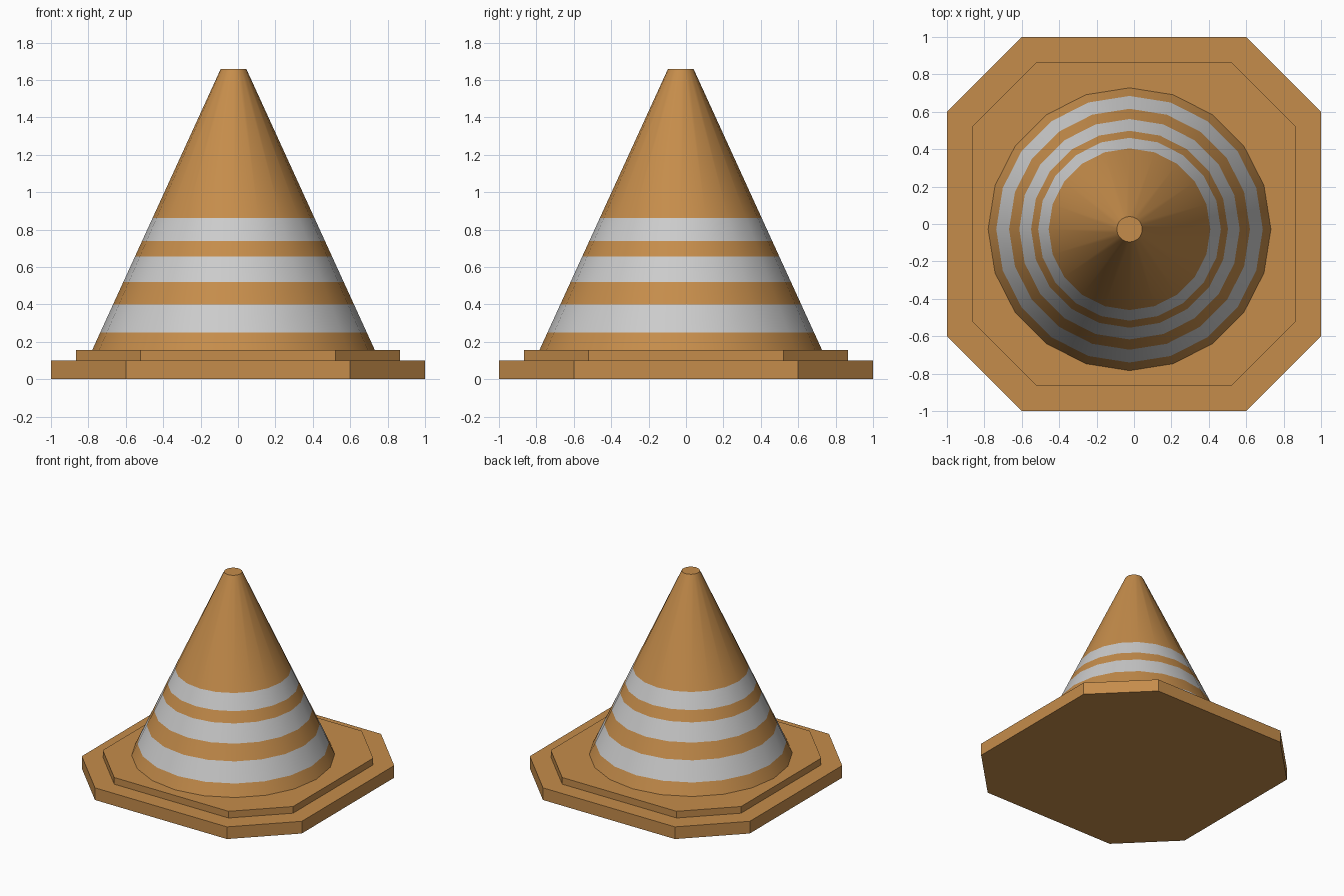
import bpy, math

if "Cube" in bpy.data.objects:
    bpy.data.objects.remove(bpy.data.objects["Cube"])


def material(name, rgb):
    m = bpy.data.materials.new(name)
    m.diffuse_color = (*rgb, 1)
    m.use_nodes = True
    m.node_tree.nodes["Principled BSDF"].inputs["Base Color"].default_value = m.diffuse_color
    return m


orange = material("orange", (0.56, 0.265, 0.07))
white = material("white", (0.8, 0.8, 0.8))


def loft(name, rings, mats, band_mats):
    """Closed solid skinned through equal-length rings of points."""
    n = len(rings[0])
    verts = [p for ring in rings for p in ring]
    faces = [tuple(reversed(range(n)))]
    faces += [(k * n + i, k * n + (i + 1) % n, (k + 1) * n + (i + 1) % n, (k + 1) * n + i)
              for k in range(len(rings) - 1) for i in range(n)]
    faces.append(tuple(range(len(verts) - n, len(verts))))
    mesh = bpy.data.meshes.new(name)
    mesh.from_pydata(verts, [], faces)
    for m in mats:
        mesh.materials.append(m)
    for k, slot in enumerate(band_mats):
        for i in range(n):
            mesh.polygons[1 + k * n + i].material_index = slot
    obj = bpy.data.objects.new(name, mesh)
    bpy.context.collection.objects.link(obj)
    return obj


def octagon(h, c, z):
    return [(x, y, z) for x, y in ((h, -c), (h, c), (c, h), (-c, h),
                                   (-h, c), (-h, -c), (-c, -h), (c, -h))]


# Stepped octagonal base
loft("base_plate", [octagon(1, 0.6, 0), octagon(1, 0.6, 0.1)], [orange], [0])
loft("base_step", [octagon(0.865, 0.52, 0.1), octagon(0.865, 0.52, 0.155)], [orange], [0])

# Striped cone, slightly off centre on the base
CX, CY, SIDES = -0.024, -0.028, 20
Z0, Z1, R0, R1 = 0.155, 1.66, 0.756, 0.068


def cone_ring(z):
    r = R0 + (R1 - R0) * (z - Z0) / (Z1 - Z0)
    return [(CX + r * math.cos(2 * math.pi * i / SIDES),
             CY + r * math.sin(2 * math.pi * i / SIDES), z) for i in range(SIDES)]


levels = [Z0, 0.25, 0.4, 0.52, 0.657, 0.74, 0.863, Z1]
cone = loft("striped_cone", [cone_ring(z) for z in levels], [orange, white],
            [k % 2 for k in range(len(levels) - 1)])
bpy.context.view_layer.objects.active = cone
cone.select_set(True)
bpy.ops.object.shade_smooth_by_angle(angle=math.radians(30))
